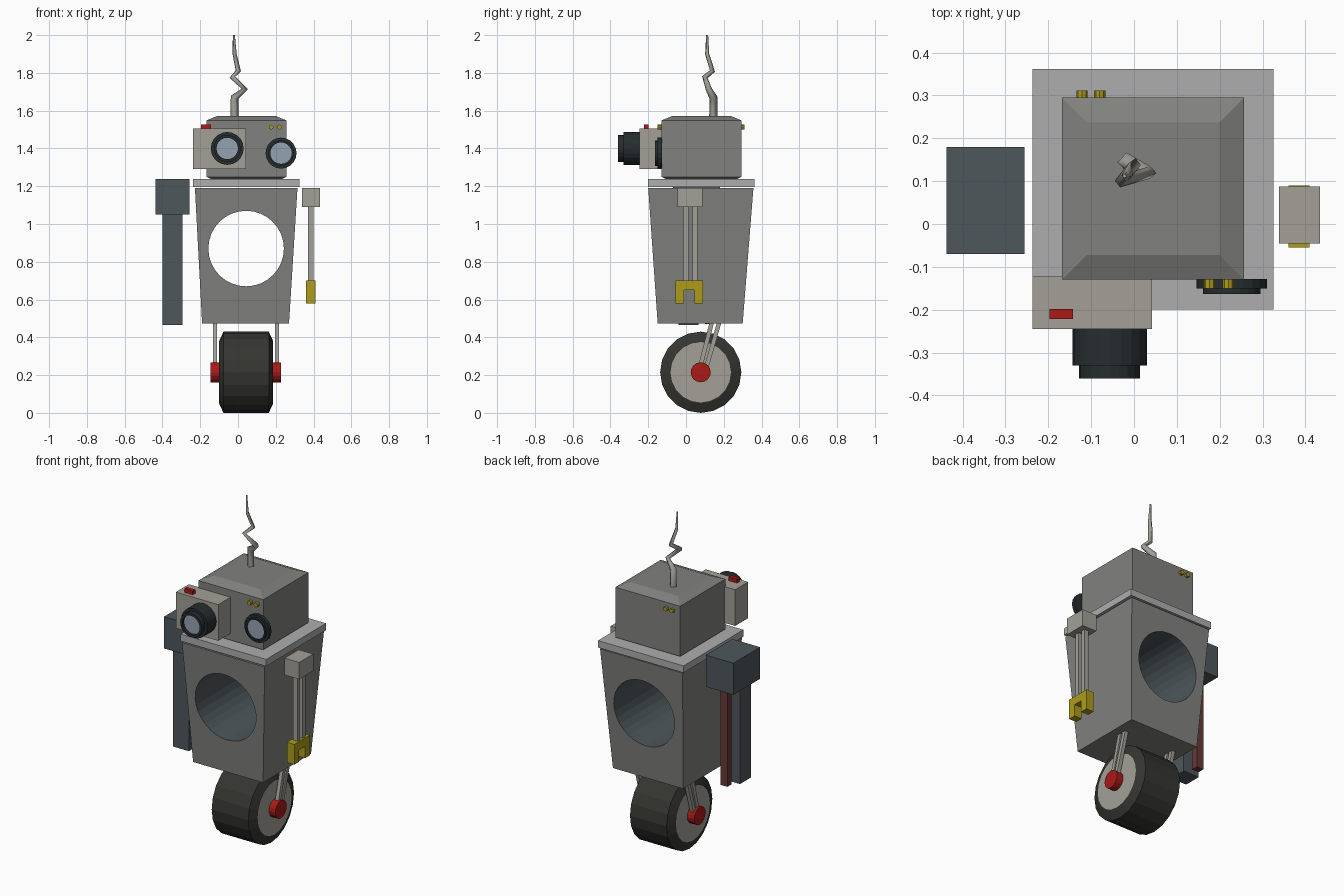
import bpy, bmesh, math

if "Cube" in bpy.data.objects:
    bpy.data.objects.remove(bpy.data.objects["Cube"])

COLORS = dict(grey=(.22, .22, .21), light=(.42, .42, .42), bone=(.36, .35, .31), slate=(.075, .095, .105),
              rubber=(.035, .035, .03), black=(.02, .027, .03), glass=(.3, .36, .45), red=(.4, .01, .008),
              yellow=(.42, .33, .01), rust=(.14, .04, .04))
MATS = {}
for key, c in COLORS.items():
    MATS[key] = bpy.data.materials.new(key)
    MATS[key].diffuse_color = (*c, 1)


def finish(bm, name, color):
    bmesh.ops.recalc_face_normals(bm, faces=bm.faces[:])
    me = bpy.data.meshes.new(name)
    bm.to_mesh(me)
    bm.free()
    ob = bpy.data.objects.new(name, me)
    bpy.context.collection.objects.link(ob)
    me.materials.append(MATS[color])
    return ob


def skin(name, color, rings, caps=True):
    """Join successive vertex rings with quads."""
    bm = bmesh.new()
    loops = [[bm.verts.new(p) for p in r] for r in rings]
    n = len(loops[0])
    for a, b in zip(loops, loops[1:]):
        for i in range(n):
            j = (i + 1) % n
            bm.faces.new((a[i], a[j], b[j], b[i]))
    if caps:
        bm.faces.new(loops[0])
        bm.faces.new(loops[-1])
    return finish(bm, name, color)


def rect(x0, x1, y0, y1, z):
    return [(x0, y0, z), (x1, y0, z), (x1, y1, z), (x0, y1, z)]


def box(name, color, x0, x1, y0, y1, z0, z1):
    return skin(name, color, [rect(x0, x1, y0, y1, z0), rect(x0, x1, y0, y1, z1)])


def lathe(name, color, axis, center, profile, segs=20, caps=True):
    """Profile of (position along axis, radius); center is the two other coordinates."""
    rings = []
    for t, r in profile:
        ring = []
        for i in range(segs):
            a = 2 * math.pi * i / segs
            u, v = center[0] + r * math.cos(a), center[1] + r * math.sin(a)
            ring.append((t, u, v) if axis == 'x' else (u, t, v))
        rings.append(ring)
    return skin(name, color, rings, caps)


# Tapered torso with a round tunnel through it
body = skin("torso", "grey", [rect(-.19, .27, -.15, .30, .472), rect(-.228, .315, -.2, .357, 1.19)])
cutter = lathe("tunnel_cutter", "slate", 'y', (.043, .87), [(-.5, .2), (.6, .2)], 32)
cutter.hide_render = True
cutter.hide_viewport = True
mod = body.modifiers.new("tunnel", 'BOOLEAN')
mod.operation = 'DIFFERENCE'
mod.solver = 'EXACT'
mod.material_mode = 'TRANSFER'
mod.object = cutter
box("torso_lid", "light", -.237, .325, -.2, .362, 1.197, 1.238)


# Head with chamfered top
def head_ring(z, d):
    return rect(-.168 + d, .257 - d, -.13 + d, .295 - d, z)


skin("head", "grey", [head_ring(1.236, .03), head_ring(1.25, 0), head_ring(1.548, 0), head_ring(1.572, .058)])

# Camera eye
box("camera_box", "bone", -.237, .042, -.245, -.123, 1.29, 1.505)
box("camera_button", "red", -.197, -.142, -.222, -.198, 1.5, 1.528)
cam = (-.057, 1.40)
lathe("camera_lens_barrel", "black", 'y', cam,
      [(-.24, .087), (-.33, .087), (-.33, .071), (-.36, .071), (-.36, .057), (-.34, .057)], caps=False)
lathe("camera_lens_glass", "glass", 'y', cam, [(-.345, .057), (-.335, .057)])

# Flat eye
eye = (.228, 1.375)
lathe("flat_eye_ring", "black", 'y', eye,
      [(-.128, .082), (-.15, .082), (-.15, .067), (-.163, .067), (-.163, .057), (-.15, .057)], caps=False)
lathe("flat_eye_glass", "glass", 'y', eye, [(-.155, .057), (-.148, .057)])
lathe("flat_eye_back", "black", 'y', eye, [(-.13, .082), (-.128, .082)])

# Little yellow pegs on the front and back of the head
for x, y0, y1 in ((.176, -.15, -.125), (.22, -.15, -.125), (-.121, .29, .311), (-.08, .29, .311)):
    lathe("head_peg", "yellow", 'y', (x, 1.513), [(y0, .013), (y1, .013)], 8)

# Crooked tapering antenna
cu = bpy.data.curves.new("antenna", 'CURVE')
cu.dimensions = '3D'
cu.bevel_depth = .022
cu.bevel_resolution = 0
cu.use_fill_caps = True
path = [(-.018, .145, 1.56, 1), (-.018, .145, 1.67, 1), (.036, .12, 1.715, .75), (-.03, .1, 1.777, .7),
        (.002, .14, 1.81, .65), (-.018, .112, 1.9, .5), (-.022, .112, 2.0, .25)]
sp = cu.splines.new('POLY')
sp.points.add(len(path) - 1)
for p, (x, y, z, r) in zip(sp.points, path):
    p.co = (x, y, z, 1)
    p.radius = r
antenna = bpy.data.objects.new("antenna", cu)
bpy.context.collection.objects.link(antenna)
cu.materials.append(MATS["bone"])

# Heavy arm: shoulder, plate and rear rod
box("heavy_shoulder", "slate", -.438, -.256, -.07, .18, 1.05, 1.238)
box("heavy_arm_plate", "slate", -.40, -.295, -.04, .065, .466, 1.06)
box("heavy_arm_rod", "rust", -.37, -.325, .1, .14, .47, 1.06)

# Thin arm: shoulder, twin rods and gripper
box("thin_shoulder", "bone", .338, .434, -.045, .087, 1.09, 1.19)
for y in (-.013, .035):
    box("thin_arm_rod", "bone", .37, .4, y, y + .026, .67, 1.1)
grip = [(-.055, .58), (-.01, .58), (-.01, .65), (.045, .65), (.045, .58), (.09, .58), (.09, .70), (-.055, .70)]
skin("gripper", "yellow", [[(x, y, z) for y, z in grip] for x in (.36, .409)])

# Single wheel
hub = (.078, .215)
lathe("tire", "rubber", 'x', hub, [(-.1, .16), (-.1, .165), (-.077, .215), (.163, .215), (.186, .165), (.186, .16)],
      caps=False)
lathe("wheel_disc", "bone", 'x', hub, [(-.1, .16), (.186, .16)])

# Hub caps and twin fork rods on both sides
for cap0, cap1, fx in ((.18, .228, .207), (-.146, -.095, -.122)):
    lathe("hub_cap", "red", 'x', hub, [(cap0, .053), (cap1, .053)], 16)
    for off in (-.02, .02):
        low, top = .085 + off * .8, .162 + off
        skin("fork_rod", "bone", [rect(fx - .011, fx + .011, low - .012, low + .012, .22),
                                  rect(fx - .011, fx + .011, top - .012, top + .012, .5)])

for m in bpy.data.materials:
    if m.users and not m.is_grease_pencil:
        m.use_nodes = True
        m.node_tree.nodes["Principled BSDF"].inputs["Base Color"].default_value = m.diffuse_color
